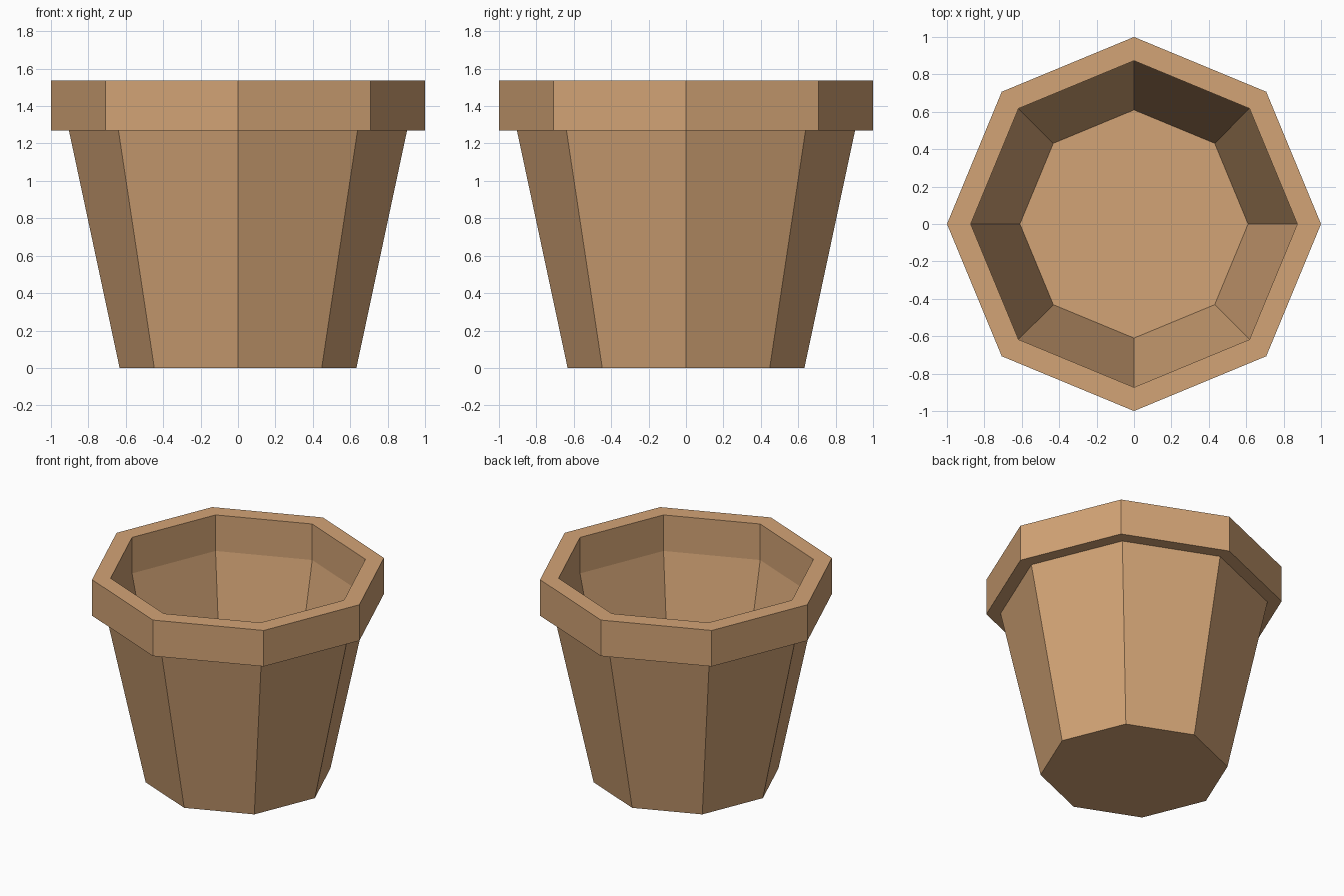
import bpy, bmesh, math

if "Cube" in bpy.data.objects:
    bpy.data.objects.remove(bpy.data.objects["Cube"])

SIDES = 8

clay = bpy.data.materials.new("terracotta clay")
clay.diffuse_color = (0.65, 0.37, 0.18, 1.0)
clay.use_nodes = True
clay.node_tree.nodes["Principled BSDF"].inputs["Base Color"].default_value = clay.diffuse_color


def lathe(name, profile, cap_ends=False):
    """Sweep (radius, z) points round the z axis as flat-sided rings."""
    bm = bmesh.new()
    rings = [[bm.verts.new((r * math.cos(2 * math.pi * i / SIDES),
                            r * math.sin(2 * math.pi * i / SIDES), z))
              for i in range(SIDES)] for r, z in profile]
    for low, high in zip(rings, rings[1:]):
        for i in range(SIDES):
            j = (i + 1) % SIDES
            bm.faces.new((low[i], low[j], high[j], high[i]))
    if cap_ends:
        bm.faces.new(rings[0][::-1])
        bm.faces.new(rings[-1])
    mesh = bpy.data.meshes.new(name)
    bm.to_mesh(mesh)
    bm.free()
    mesh.materials.append(clay)
    obj = bpy.data.objects.new(name, mesh)
    bpy.context.collection.objects.link(obj)
    return obj


# Tapered body: base, outer wall, hidden top lip, inner wall, inner floor
lathe("pot_body", [(0.633, 0), (0.904, 1.27), (0.873, 1.27), (0.61, 0.03)],
      cap_ends=True)

# Overhanging rim: underside, outer band, top, inner band
lathe("pot_rim", [(0.904, 1.27), (1, 1.27), (1, 1.538), (0.873, 1.538),
                  (0.873, 1.27)])
